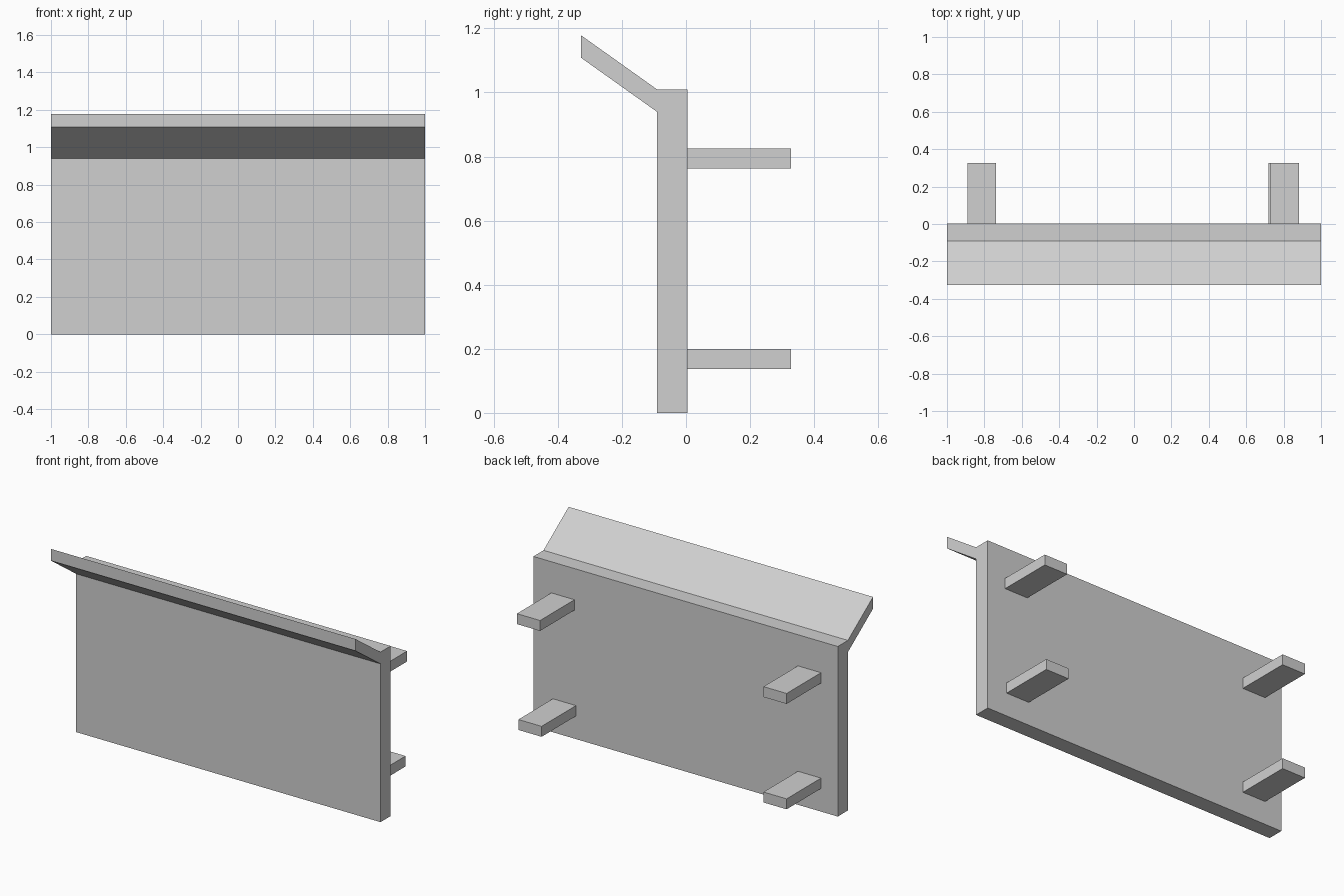
import bpy
import bmesh

# Remove the default cube
cube = bpy.data.objects.get("Cube")
if cube:
    bpy.data.objects.remove(cube, do_unlink=True)

# Single flat grey
grey = bpy.data.materials.new("light_grey")
grey.use_nodes = True
colour = (0.63, 0.63, 0.63, 1)
grey.diffuse_color = colour
grey.node_tree.nodes["Principled BSDF"].inputs["Base Color"].default_value = colour


def extrude_profile(name, profile, x0, x1):
    """Sweep a (y, z) outline along x from x0 to x1."""
    bm = bmesh.new()
    face = bm.faces.new([bm.verts.new((x0, y, z)) for y, z in profile])
    result = bmesh.ops.extrude_face_region(bm, geom=[face])
    moved = [v for v in result["geom"] if isinstance(v, bmesh.types.BMVert)]
    bmesh.ops.translate(bm, verts=moved, vec=(x1 - x0, 0, 0))
    bmesh.ops.recalc_face_normals(bm, faces=bm.faces)
    mesh = bpy.data.meshes.new(name)
    bm.to_mesh(mesh)
    bm.free()
    mesh.materials.append(grey)
    obj = bpy.data.objects.new(name, mesh)
    bpy.context.collection.objects.link(obj)
    return obj


FRONT, BACK, REACH = -0.091, 0.004, 0.327

# Upright board with the sloping canopy along its top front edge
extrude_profile("board_with_canopy", [
    (BACK, 0), (BACK, 1.01), (FRONT, 1.01), (-REACH, 1.178),
    (-REACH, 1.108), (FRONT, 0.94), (FRONT, 0)], -1, 1)

# Four flat mounting pegs on the back
pegs = {
    "upper_left_peg": (0.73, 0.763),
    "lower_left_peg": (0.72, 0.137),
    "upper_right_peg": (-0.89, 0.763),
    "lower_right_peg": (-0.89, 0.137),
}
for name, (x, z) in pegs.items():
    top = z + 0.062
    extrude_profile(name, [(BACK, z), (REACH, z), (REACH, top), (BACK, top)], x, x + 0.152)
